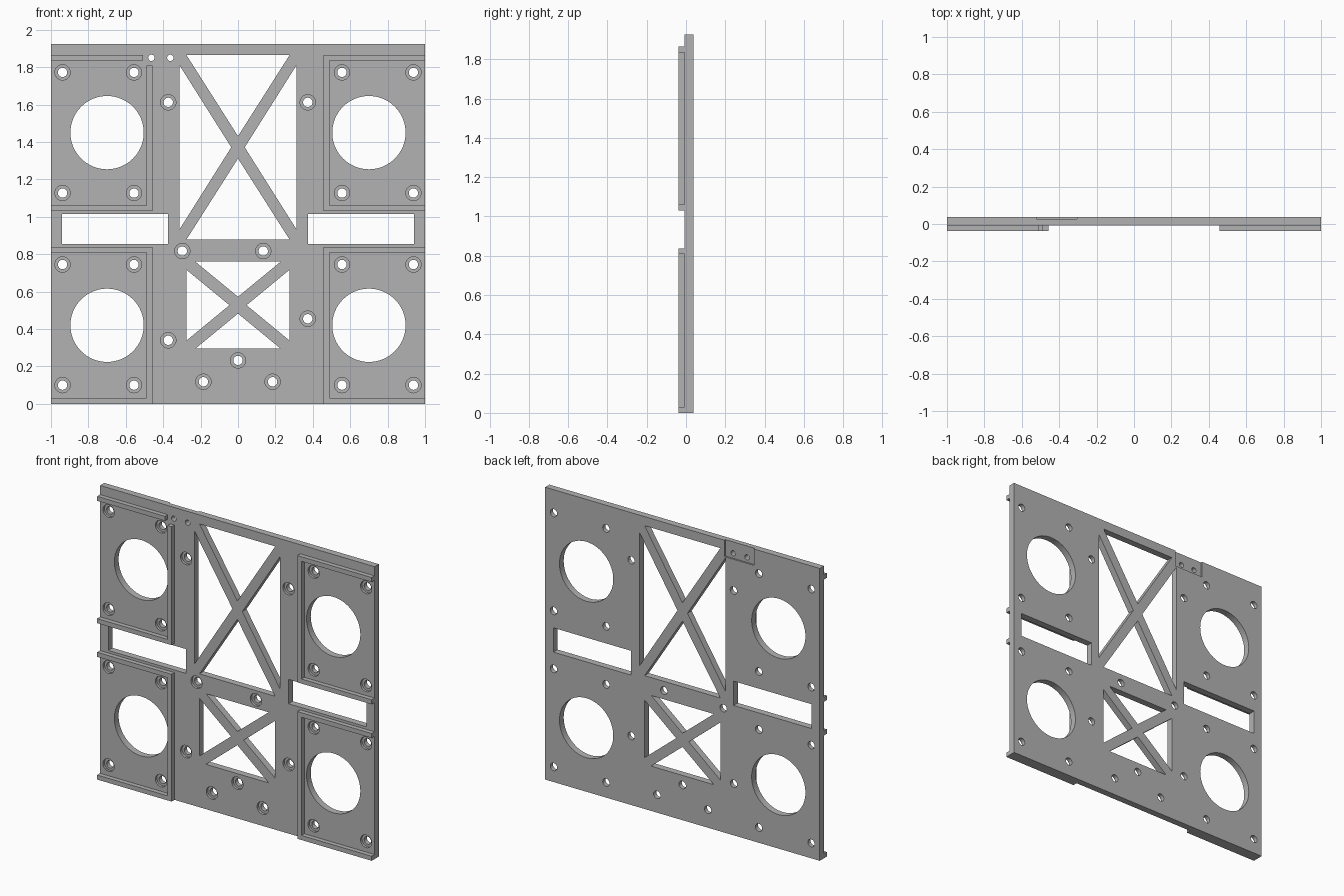
import bpy, bmesh, math
from mathutils import Matrix, Vector

if "Cube" in bpy.data.objects:
    bpy.data.objects.remove(bpy.data.objects["Cube"])

FRONT, BACK, RIM, TOP = -0.007, 0.037, -0.037, 1.925

grey = bpy.data.materials.new("plain grey")
grey.diffuse_color = (0.45, 0.45, 0.45, 1)
grey.use_nodes = True
grey.node_tree.nodes["Principled BSDF"].inputs["Base Color"].default_value = grey.diffuse_color


def prism(bm, pts, y0, y1):
    """Extrude an x-z outline from y0 to y1."""
    face = bm.faces.new([bm.verts.new((x, y0, z)) for x, z in pts])
    out = bmesh.ops.extrude_face_region(bm, geom=[face])["geom"]
    verts = [v for v in out if isinstance(v, bmesh.types.BMVert)]
    bmesh.ops.translate(bm, verts=verts, vec=(0, y1 - y0, 0))


def rect(x0, x1, z0, z1):
    return [(x0, z0), (x1, z0), (x1, z1), (x0, z1)]


def circle(x, z, r, n):
    return [(x + r * math.cos(2 * math.pi * i / n),
             z + r * math.sin(2 * math.pi * i / n)) for i in range(n)]


def make(name, outlines, y0, y1):
    bm = bmesh.new()
    for pts in outlines:
        prism(bm, pts, y0, y1)
    bmesh.ops.recalc_face_normals(bm, faces=bm.faces)
    mesh = bpy.data.meshes.new(name)
    bm.to_mesh(mesh)
    bm.free()
    mesh.materials.append(grey)
    ob = bpy.data.objects.new(name, mesh)
    bpy.context.collection.objects.link(ob)
    return ob


def cut(target, cutter):
    mod = target.modifiers.new(cutter.name, "BOOLEAN")
    mod.operation, mod.solver, mod.object = "DIFFERENCE", "EXACT", cutter
    bpy.context.view_layer.objects.active = target
    bpy.ops.object.modifier_apply(modifier=mod.name)
    bpy.data.objects.remove(cutter)


def brace_windows(hw, z0, z1, gx, gz, ix, iz):
    """Four triangles that leave an X brace inside a rectangle."""
    zc = (z0 + z1) / 2
    return [[(-hw + gx, z1), (hw - gx, z1), (0, zc + iz)],
            [(-hw + gx, z0), (hw - gx, z0), (0, zc - iz)],
            [(-hw, z0 + gz), (-hw, z1 - gz), (-ix, zc)],
            [(hw, z0 + gz), (hw, z1 - gz), (ix, zc)]]


# Base plate
plate = make("base_plate", [rect(-1, 1, 0, TOP)], FRONT, BACK)

# Large openings: braced windows, slots and round ports
openings = brace_windows(0.312, 0.878, 1.865, 0.036, 0.056, 0.036, 0.06)
openings += brace_windows(0.276, 0.295, 0.76, 0.048, 0.043, 0.046, 0.045)
openings += [rect(-0.94, -0.373, 0.855, 1.015), rect(0.373, 0.94, 0.855, 1.015)]
openings += [circle(s * 0.7, z, 0.196, 64) for s in (-1, 1) for z in (0.42, 1.45)]
cut(plate, make("opening_cutter", openings, -0.1, 0.1))

# Screw holes with counterbores on the front
screws = [(s * x, z) for s in (-1, 1) for x in (0.556, 0.938)
          for z in (0.1, 0.745, 1.127, 1.772)]
screws += [(-0.373, 1.612), (0.373, 1.612), (-0.373, 0.34), (0.373, 0.455),
           (-0.298, 0.817), (0.135, 0.817), (0, 0.232), (-0.185, 0.118), (0.185, 0.118)]
cut(plate, make("counterbore_cutter", [circle(x, z, 0.041, 32) for x, z in screws],
                -0.1, FRONT + 0.016))
holes = [circle(x, z, 0.025, 24) for x, z in screws]
holes += [circle(x, 1.85, 0.017, 20) for x in (-0.463, -0.362)]
cut(plate, make("hole_cutter", holes, -0.1, 0.1))

# Shallow pocket at the top of the back
cut(plate, make("pocket_cutter", [rect(-0.52, -0.305, 1.817, 2.1)], BACK - 0.011, 0.1))

# Raised rims: C-shaped frames open to the outer edges
W, A, B = 0.03, 0.458, 1.0


def rim(s, z0, z1):
    pts = [(B, z0), (A, z0), (A, z1), (B, z1),
           (B, z1 - W), (A + W, z1 - W), (A + W, z0 + W), (B, z0 + W)]
    return [(s * x, z) for x, z in pts]


OVER = FRONT + 0.001
make("lower_left_rim", [rim(-1, 0, 0.838)], RIM, OVER)
make("lower_right_rim", [rim(1, 0, 0.838)], RIM, OVER)
make("upper_right_rim", [rim(1, 1.03, 1.865)], RIM, OVER)
# Upper left rim has a gap in its corner
make("upper_left_rim", [
    [(-B, 1.03), (-A, 1.03), (-A, 1.81), (-A - W, 1.81), (-A - W, 1.03 + W), (-B, 1.03 + W)],
    rect(-B, -0.507, 1.865 - W, 1.865)], RIM, OVER)

# Smooth the round walls, keep edges sharp
for ob in bpy.context.scene.objects:
    ob.select_set(True)
bpy.context.view_layer.objects.active = plate
bpy.ops.object.shade_smooth_by_angle(angle=math.radians(30))
